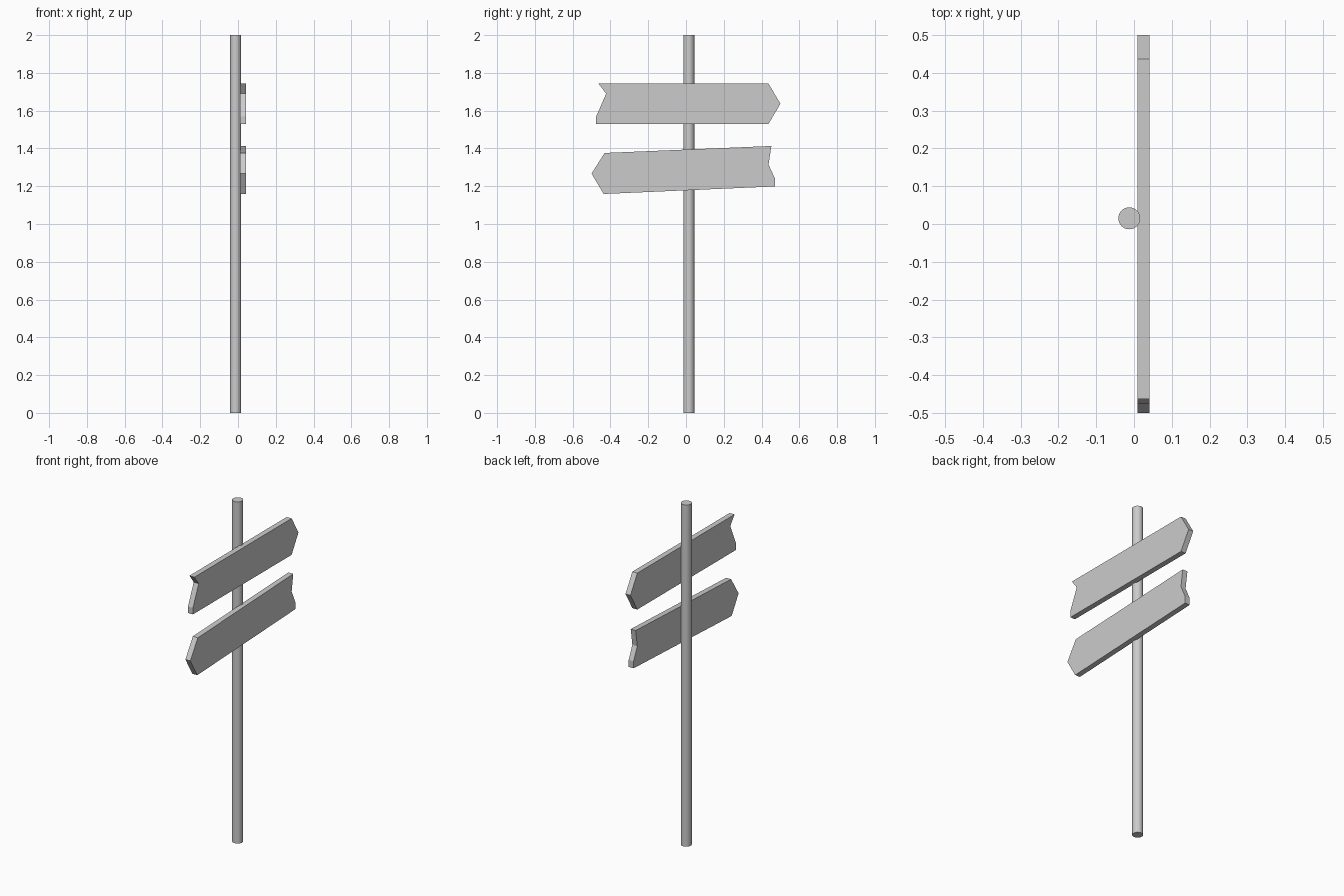
import bpy, bmesh

if "Cube" in bpy.data.objects:
    bpy.data.objects.remove(bpy.data.objects["Cube"])


def board(name, outline, x0=0.0095, x1=0.0415):
    """Extrude a (y, z) outline along x into a flat plank."""
    bm = bmesh.new()
    face = bm.faces.new([bm.verts.new((x0, y, z)) for y, z in outline])
    ext = bmesh.ops.extrude_face_region(bm, geom=[face])
    verts = [v for v in ext["geom"] if isinstance(v, bmesh.types.BMVert)]
    bmesh.ops.translate(bm, verts=verts, vec=(x1 - x0, 0, 0))
    bmesh.ops.recalc_face_normals(bm, faces=bm.faces)
    mesh = bpy.data.meshes.new(name)
    bm.to_mesh(mesh)
    bm.free()
    obj = bpy.data.objects.new(name, mesh)
    bpy.context.collection.objects.link(obj)
    return obj


# Round post
bpy.ops.mesh.primitive_cylinder_add(vertices=32, radius=0.029, depth=2,
                                    location=(-0.0125, 0.015, 1))
bpy.context.object.name = "post"
bpy.ops.object.shade_smooth_by_angle()

# Upper arrow board, pointing +y with a notched tail
board("upper_board", [(-0.463, 1.743), (0.437, 1.743), (0.5, 1.637),
                      (0.437, 1.53), (-0.476, 1.53), (-0.476, 1.568),
                      (-0.423, 1.69)])

# Lower arrow board, slightly tilted, pointing -y
board("lower_board", [(-0.431, 1.376), (0.452, 1.413), (0.437, 1.315),
                      (0.471, 1.24), (0.471, 1.199), (-0.436, 1.159),
                      (-0.5, 1.267)])
